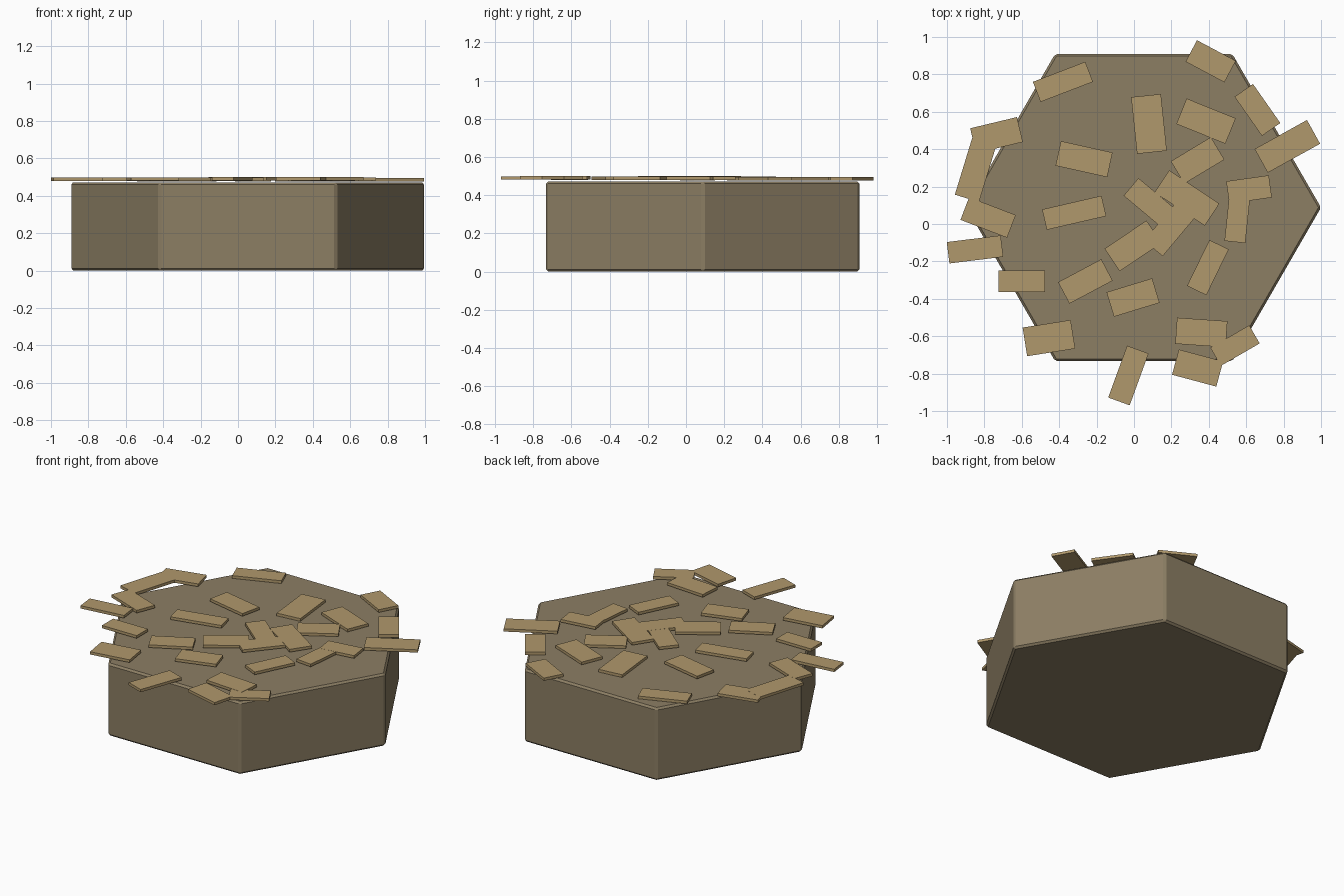
import bpy
from math import radians, cos, sin, pi

cube = bpy.data.objects.get("Cube")
if cube:
    bpy.data.objects.remove(cube, do_unlink=True)


def make_material(name, colour):
    mat = bpy.data.materials.new(name)
    mat.use_nodes = True
    mat.diffuse_color = (*colour, 1)
    mat.node_tree.nodes["Principled BSDF"].inputs["Base Color"].default_value = (*colour, 1)
    return mat


def add_prism(name, outline, bottom, top, mat, bevel=0):
    """Extrude a flat counter-clockwise outline between two heights."""
    n = len(outline)
    verts = [(x, y, z) for z in (bottom, top) for x, y in outline]
    faces = [tuple(reversed(range(n))), tuple(range(n, 2 * n))]
    faces += [(i, (i + 1) % n, n + (i + 1) % n, n + i) for i in range(n)]
    mesh = bpy.data.meshes.new(name)
    mesh.from_pydata(verts, [], faces)
    mesh.materials.append(mat)
    obj = bpy.data.objects.new(name, mesh)
    bpy.context.collection.objects.link(obj)
    if bevel:
        mod = obj.modifiers.new("edge_bevel", "BEVEL")
        mod.width = bevel
        mod.segments = 1
    return obj


earth = make_material("earth_brown", (0.262, 0.209, 0.127))
wood = make_material("plank_tan", (0.434, 0.314, 0.15))

# Hexagonal ground tile with softened edges
radius = 0.948
hexagon = [(0.052 + radius * cos(i * pi / 3), 0.088 + radius * sin(i * pi / 3))
           for i in range(6)]
add_prism("ground_tile", hexagon, 0, 0.472, earth, 0.012)

# Scattered planks: x, y, turn in degrees, length, width
edge_planks = [
    (-.38, .76, 21, .30, .115), (.41, .87, -28, .235, .13),
    (.66, .61, -55, .255, .12), (.82, .415, 29, .32, .145),
    (-.735, .475, 13.5, .257, .137), (-.845, .295, 73, .33, .135),
    (-.78, .035, -21, .267, .13), (-.85, -.136, 7, .29, .115),
    (-.6, -.307, 0, .25, .115), (-.455, -.61, 9, .26, .155),
    (-.03, -.81, 70, .295, .122), (.54, -.65, 30, .24, .112),
    (.34, -.77, -15, .245, .14), (.36, -.58, -4, .27, .14),
]
inner_planks = [
    (.08, .535, 96, .305, .16), (.385, .55, -22, .283, .147),
    (.34, .34, 31, .25, .14), (-.267, .347, -12.5, .283, .135),
    (-.32, .06, 13, .326, .112), (-.26, -.307, 28, .262, .13),
    (-.005, -.393, 17, .255, .137), (.395, -.233, 64, .273, .115),
    (.555, .053, 84, .30, .112), (.615, .185, 8, .23, .12),
    (.08, .118, -40, .25, .123), (.19, -.027, 50, .27, .13),
    (-.005, -.117, 34, .27, .145), (.283, .139, -33.5, .322, .142),
]

for group, planks in (("edge", edge_planks), ("inner", inner_planks)):
    for i, (x, y, turn, length, width) in enumerate(planks):
        c, s = cos(radians(turn)), sin(radians(turn))
        corners = [(x + u * c * length / 2 - v * s * width / 2,
                    y + u * s * length / 2 + v * c * width / 2)
                   for u, v in ((-1, -1), (1, -1), (1, 1), (-1, 1))]
        # Small height steps keep overlapping planks apart
        base = 0.476 + 0.0005 * i
        add_prism(f"{group}_plank_{i + 1}", corners, base, base + 0.018, wood)
